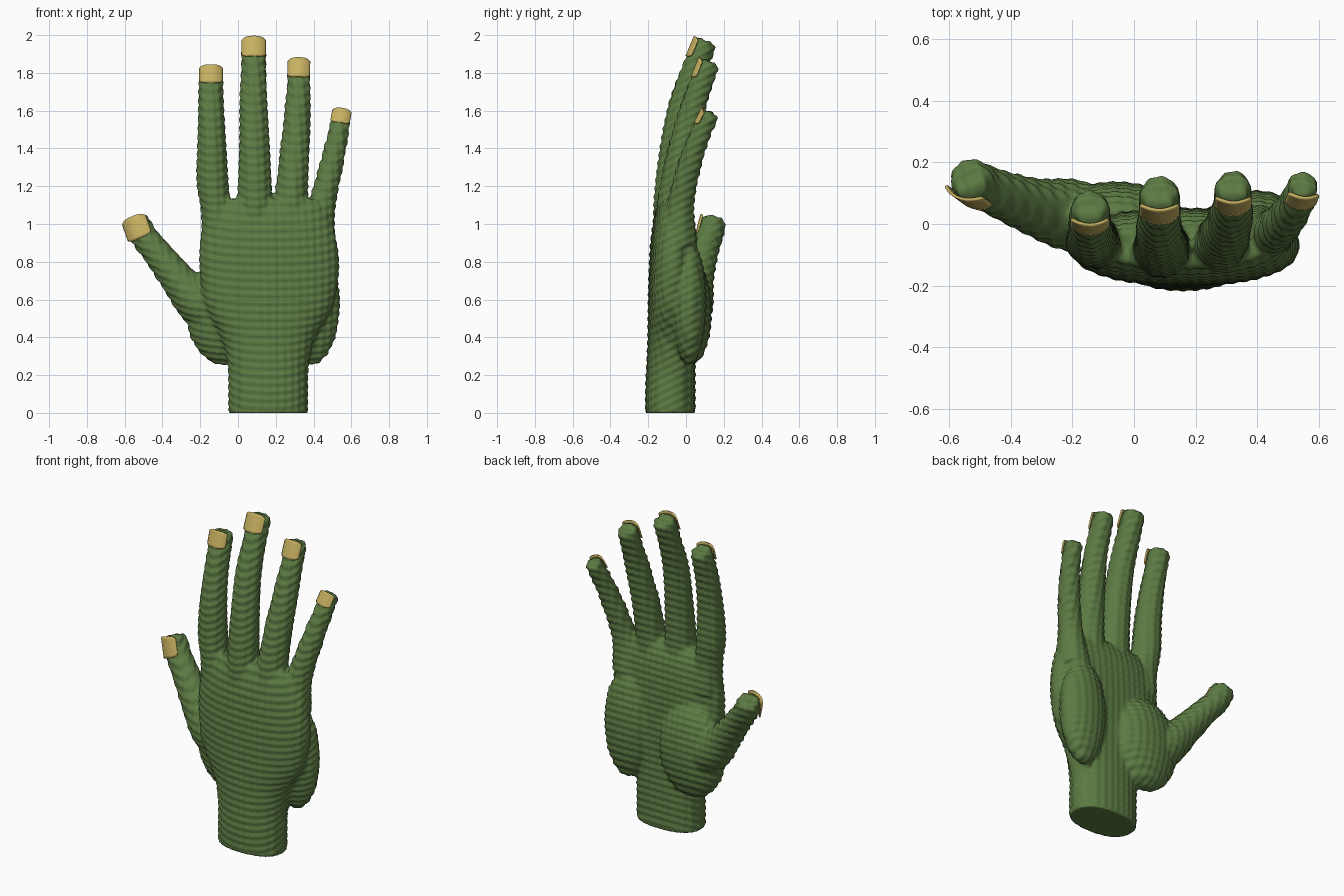
import bpy, bmesh, math
from mathutils import Vector

if "Cube" in bpy.data.objects:
    bpy.data.objects.remove(bpy.data.objects["Cube"])


def material(name, col):
    m = bpy.data.materials.new(name)
    m.diffuse_color = (*col, 1)
    m.use_nodes = True
    m.node_tree.nodes["Principled BSDF"].inputs["Base Color"].default_value = m.diffuse_color
    return m


green = material("scaly green", (0.108, 0.195, 0.056))
tan = material("nail tan", (0.57, 0.44, 0.12))


def spline(pts, steps=6):
    """Catmull-Rom samples through points of any dimension."""
    p = [Vector(q) for q in pts]
    p = [p[0] * 2 - p[1]] + p + [p[-1] * 2 - p[-2]]
    out = []
    for i in range(1, len(p) - 2):
        a, b, c, d = p[i - 1:i + 3]
        for k in range(steps):
            t = k / steps
            out.append(0.5 * (2 * b + (c - a) * t + (2 * a - 5 * b + 4 * c - d) * t * t
                              + (3 * b - a - 3 * c + d) * t ** 3))
    return out + [p[-2]]


def loft(bm, rings):
    """Skin closed rings of points and cap both ends."""
    vs = [[bm.verts.new(p) for p in r] for r in rings]
    n = len(vs[0])
    for a, b in zip(vs, vs[1:]):
        for i in range(n):
            j = (i + 1) % n
            bm.faces.new((a[i], a[j], b[j], b[i]))
    bm.faces.new(vs[0][::-1])
    bm.faces.new(vs[-1])


def frame(tangent, side):
    t = Vector(tangent).normalized()
    s = Vector(side)
    s = (s - t * s.dot(t)).normalized()
    return t, s, s.cross(t)          # along, across, out of the nail side


def circle(c, s, n, r, count=24):
    return [c + (s * math.cos(a) - n * math.sin(a)) * r
            for a in (2 * math.pi * i / count for i in range(count))]


def finger(bm, pts, side):
    sm = spline(pts)
    cen = [Vector(q[:3]) for q in sm]
    rad = [q[3] for q in sm]
    tip_t, s, n = frame(cen[-1] - cen[-4], side)
    tip, tip_r = cen[-1], rad[-1]
    rings = []
    for i in range(len(cen)):
        if (cen[i] - tip).length < tip_r * 0.6:
            break
        t, s, n = frame(cen[min(i + 1, len(cen) - 1)] - cen[max(i - 1, 0)], side)
        rings.append(circle(cen[i], s, n, rad[i]))
    # blunt rounded tip
    t, s, n = frame(tip_t, side)
    for back, k in ((0.5, 1), (0.25, 0.95), (0.08, 0.82), (0, 0.6)):
        rings.append(circle(tip - t * back * tip_r, s, n, tip_r * k))
    loft(bm, rings)
    return tip, t, s, n, tip_r


def nail(name, tip, t, s, n, r, length):
    """Gently curved plate lying on the back of a fingertip."""
    bm = bmesh.new()
    nu, nv = 14, 8
    big = 1.45 * r
    centre = tip + n * (r + 0.003 - big)
    grid = []
    for i in range(nu + 1):
        q = 2 * i / nu - 1
        a = q * math.asin(1 / 1.45)
        cut = 0.14 * length * abs(q) ** 4
        col = []
        for j in range(nv + 1):
            v = -length + cut + (length - 2 * cut) * j / nv
            col.append(bm.verts.new(centre + t * v
                                    + (s * math.sin(a) + n * math.cos(a)) * big))
        grid.append(col)
    for i in range(nu):
        for j in range(nv):
            bm.faces.new((grid[i][j], grid[i + 1][j], grid[i + 1][j + 1], grid[i][j + 1]))
    me = bpy.data.meshes.new(name)
    bm.to_mesh(me)
    bm.free()
    me.materials.append(tan)
    ob = bpy.data.objects.new(name, me)
    bpy.context.collection.objects.link(ob)
    mod = ob.modifiers.new("thickness", 'SOLIDIFY')
    mod.thickness = 0.009
    mod.offset = 0
    for p in me.polygons:
        p.use_smooth = True


hand = bmesh.new()

# wrist and palm: z, centre x, centre y, half width, half depth
palm = [(-0.01, .16, -.083, .208, .131), (0.12, .16, -.083, .208, .131),
        (0.25, .16, -.08, .212, .128), (0.40, .16, -.078, .25, .124),
        (0.56, .165, -.076, .335, .124), (0.75, .165, -.073, .368, .122),
        (0.92, .16, -.070, .36, .115), (1.05, .158, -.068, .325, .097),
        (1.13, .158, -.07, .28, .065)]
rings = []
for z, cx, cy, rx, ry in spline(palm):
    ring = []
    for i in range(48):
        c, s = math.cos(i * math.pi / 24), math.sin(i * math.pi / 24)
        ring.append(Vector((cx + rx * math.copysign(abs(c) ** 0.85, c),
                            cy + ry * math.copysign(abs(s) ** 0.85, s), z)))
    rings.append(ring)
loft(hand, rings)

# fleshy pads at the thumb base and little finger side
for c, r in (((-.06, .02, .535), (.215, .115, .285)), ((.39, .015, .585), (.15, .092, .33))):
    new = bmesh.ops.create_uvsphere(hand, u_segments=32, v_segments=20, radius=1)["verts"]
    for v in new:
        v.co = Vector([c[k] + v.co[k] * r[k] for k in range(3)])

# digits: path points with radius, side direction, nail length
X = (1, 0, 0)
digits = {
    "thumb": ([(-.12, .015, .5, .1), (-.21, .03, .58, .115), (-.32, .055, .71, .092),
               (-.43, .095, .85, .076), (-.505, .127, .945, .071), (-.54, .15, 1.03, .068)],
              (.93, -.35, 0), .125),
    "index": ([(-.1, -.06, .9, .09), (-.116, -.062, 1.07, .08), (-.135, -.055, 1.22, .083),
               (-.14, -.043, 1.42, .076), (-.143, -.005, 1.62, .067), (-.143, .058, 1.825, .06)],
              X, .10),
    "middle": ([(.09, -.075, .95, .1), (.09, -.076, 1.15, .092), (.087, -.055, 1.4, .082),
                (.083, -.017, 1.63, .073), (.083, .045, 1.82, .067), (.083, .106, 1.97, .062)],
               X, .115),
    "ring": ([(.27, -.07, .95, .1), (.282, -.06, 1.15, .086), (.302, -.017, 1.4, .077),
              (.318, .047, 1.65, .065), (.323, .126, 1.86, .057)], X, .11),
    "little": ([(.415, -.04, .9, .1), (.445, -.028, 1.1, .071), (.487, .01, 1.28, .063),
                (.525, .065, 1.45, .055), (.552, .132, 1.59, .049)], X, .085),
}
for name, (pts, side, length) in digits.items():
    end = finger(hand, pts, side)
    nail(name + "_nail", *end, length)

# fuse the parts into one skin
me = bpy.data.meshes.new("hand")
hand.to_mesh(me)
hand.free()
ob = bpy.data.objects.new("hand", me)
bpy.context.collection.objects.link(ob)
rm = ob.modifiers.new("fuse", 'REMESH')
rm.mode = 'VOXEL'
rm.voxel_size = 0.0105
sm = ob.modifiers.new("soften", 'SMOOTH')
sm.factor = 0.5
sm.iterations = 5
deps = bpy.context.evaluated_depsgraph_get()
skin = bpy.data.meshes.new_from_object(ob.evaluated_get(deps))
ob.modifiers.clear()
ob.data = skin
skin.name = "hand_skin"

# rows of small scale bumps
k = 2 * math.pi / 0.042
normals = [v.normal.copy() for v in skin.vertices]
for v, n in zip(skin.vertices, normals):
    x, y, z = v.co
    if z > 0.015:
        bump = math.sin(k * (z - 0.5 * y)) + 0.6 * math.sin(k * (x + 0.3 * y))
        v.co += n * (0.0032 * bump)
    v.co.z = max(v.co.z, 0.0)
skin.materials.clear()
skin.materials.append(green)
for p in skin.polygons:
    p.material_index = 0
    p.use_smooth = True
